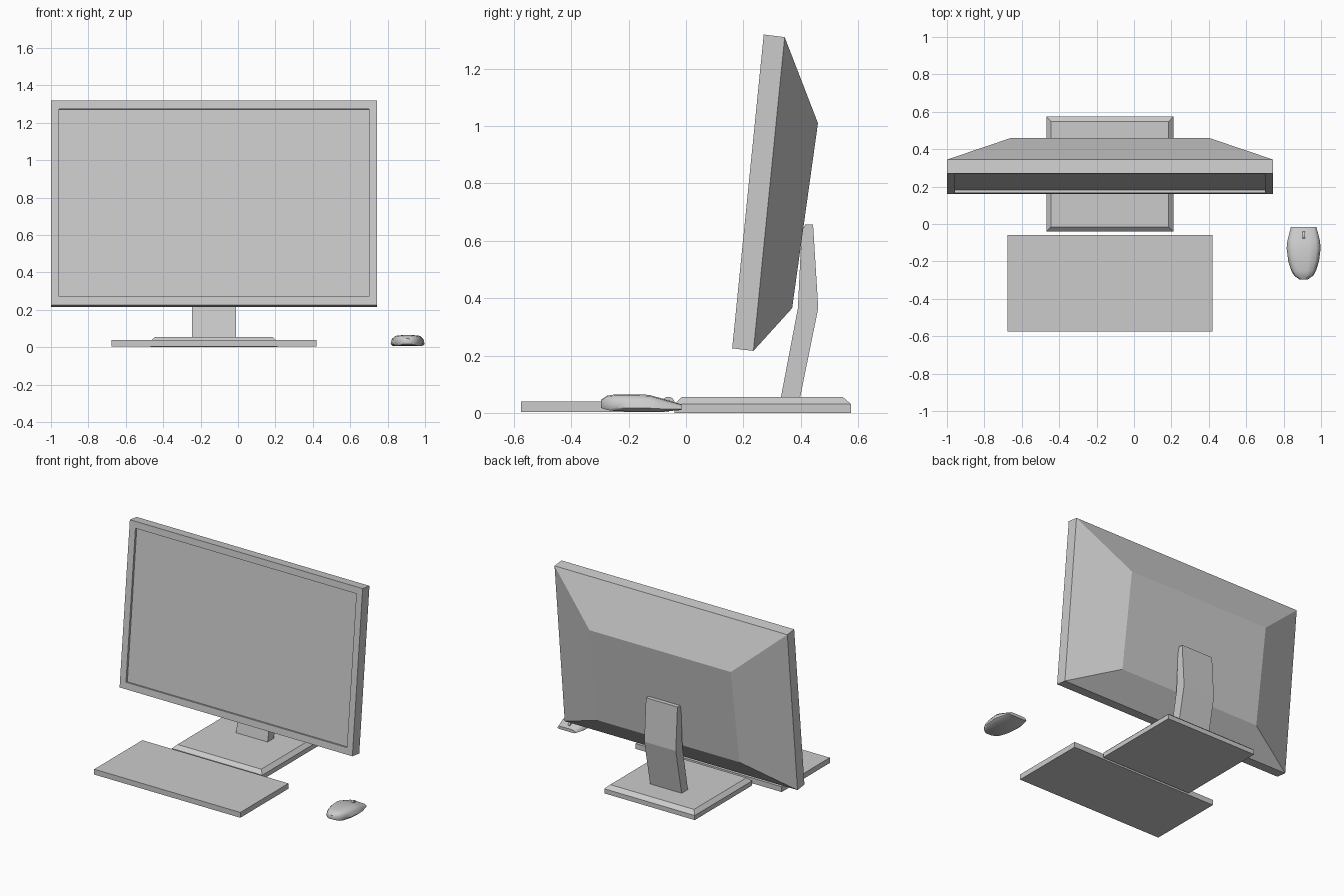
import bpy, bmesh, math
from mathutils import Matrix

if "Cube" in bpy.data.objects:
    bpy.data.objects.remove(bpy.data.objects["Cube"])

CX = -0.128  # centre line of the monitor


def loft(name, rings, smooth=None):
    """Skin a closed solid through matching rings of points."""
    bm = bmesh.new()
    vs = [[bm.verts.new(p) for p in r] for r in rings]
    n = len(vs[0])
    for a, b in zip(vs, vs[1:]):
        for i in range(n):
            j = (i + 1) % n
            bm.faces.new((a[i], a[j], b[j], b[i]))
    bm.faces.new(vs[0][::-1])
    bm.faces.new(vs[-1])
    bmesh.ops.recalc_face_normals(bm, faces=bm.faces)
    return finish(name, bm, smooth)


def finish(name, bm, smooth=None):
    me = bpy.data.meshes.new(name)
    bm.to_mesh(me)
    bm.free()
    ob = bpy.data.objects.new(name, me)
    bpy.context.collection.objects.link(ob)
    if smooth:
        bpy.ops.object.select_all(action='DESELECT')
        ob.select_set(True)
        bpy.context.view_layer.objects.active = ob
        bpy.ops.object.shade_smooth_by_angle(angle=math.radians(smooth))
    return ob


def flat_rect(x0, x1, y0, y1, z):
    return [(x0, y0, z), (x1, y0, z), (x1, y1, z), (x0, y1, z)]


def screen_rect(w, bottom, top):
    """Tilted upright rectangle, half width w, between two (y, z) edges."""
    return [(CX - w, *bottom), (CX + w, *bottom), (CX + w, *top), (CX - w, *top)]


# monitor: recessed screen, bezel, slab sides, tapered back
loft("monitor", [
    screen_rect(0.828, (0.181, 0.268), (0.282, 1.272)),
    screen_rect(0.828, (0.166, 0.27), (0.267, 1.274)),
    screen_rect(0.8725, (0.161, 0.225), (0.271, 1.319)),
    screen_rect(0.8725, (0.235, 0.216), (0.344, 1.31)),
    screen_rect(0.53, (0.37, 0.365), (0.46, 1.01)),
])

# neck: bent side profile extruded across x
neck = [(0.33, 0.05), (0.39, 0.365), (0.403, 0.63), (0.415, 0.656),
        (0.443, 0.656), (0.461, 0.365), (0.397, 0.05)]
loft("stand_neck", [[(x, y, z) for y, z in neck] for x in (-0.246, -0.01)])

# base plate with chamfered top edge
loft("stand_base", [
    flat_rect(-0.468, 0.21, -0.04, 0.575, 0.0),
    flat_rect(-0.468, 0.21, -0.04, 0.575, 0.031),
    flat_rect(-0.443, 0.185, -0.015, 0.547, 0.055),
])

# keyboard slab
loft("keyboard", [flat_rect(-0.675, 0.42, -0.575, -0.06, z) for z in (0.003, 0.039)])

# mouse body: cross-sections of (y, half width, bottom z, top z)
MX = 0.907
sections = [(-0.297, 0.022, 0.018, 0.045), (-0.275, 0.052, 0.01, 0.06),
            (-0.25, 0.066, 0.007, 0.064), (-0.2, 0.082, 0.005, 0.065),
            (-0.13, 0.091, 0.005, 0.063), (-0.09, 0.087, 0.005, 0.052),
            (-0.05, 0.077, 0.007, 0.04), (-0.016, 0.068, 0.01, 0.03)]
shape = [(0.85, 0), (1, 0.2), (0.93, 0.65), (0.75, 0.93), (0.3, 1)]
shape += [(-a, b) for a, b in reversed(shape)]
loft("mouse_body", [[(MX + a * w, y, zb + b * (zt - zb)) for a, b in shape]
                    for y, w, zb, zt in sections], 50)

# scroll wheel
bm = bmesh.new()
bmesh.ops.create_cone(bm, cap_ends=True, segments=16, radius1=0.023, radius2=0.023,
                      depth=0.014,
                      matrix=Matrix.Translation((MX, -0.062, 0.033))
                      @ Matrix.Rotation(math.pi / 2, 4, 'Y'))
finish("mouse_wheel", bm, 40)
